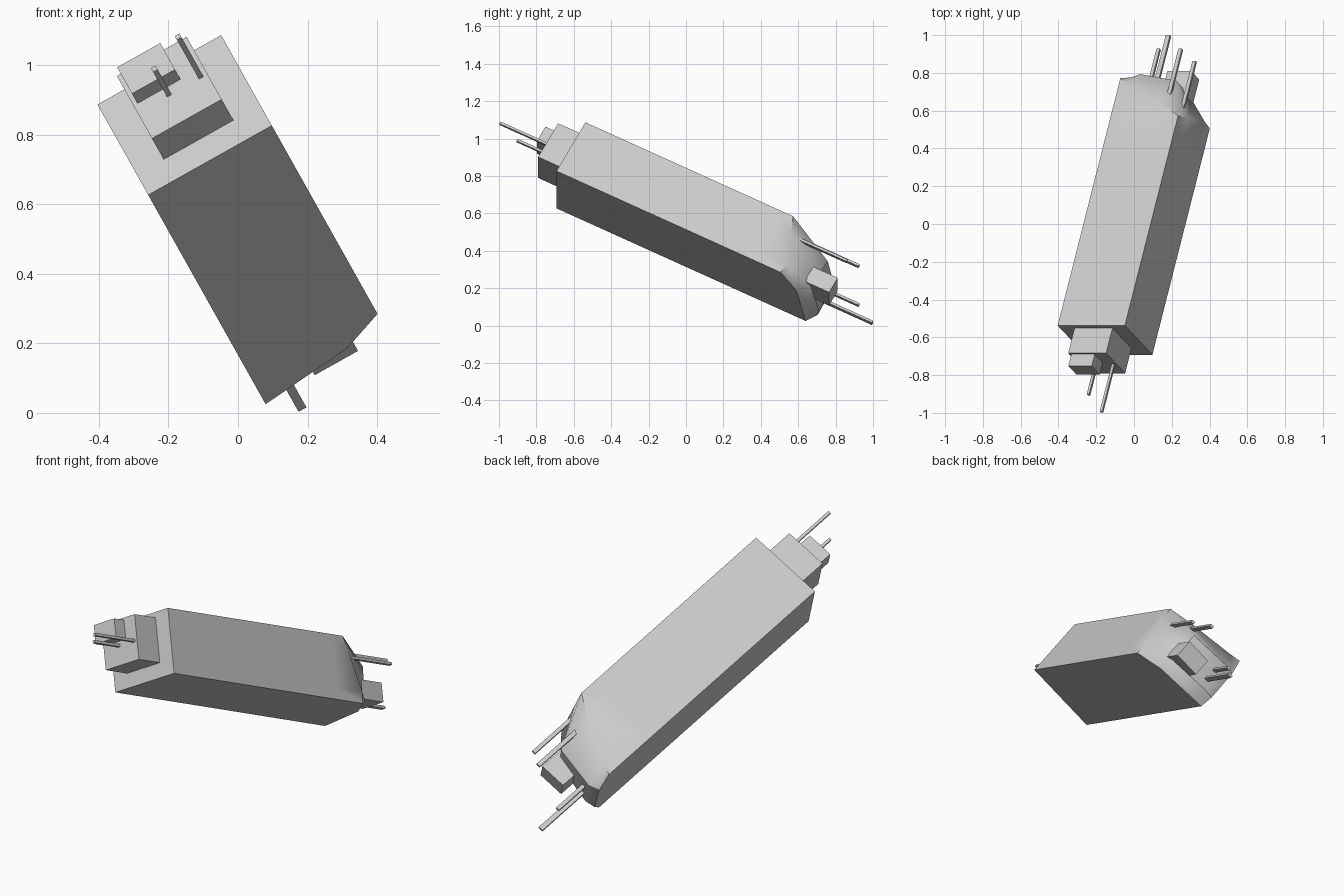
import bpy, bmesh
from math import radians
from mathutils import Matrix, Vector

cube = bpy.data.objects.get("Cube")
if cube:
    bpy.data.objects.remove(cube)

# Single plain grey
grey = bpy.data.materials.new("light grey")
grey.use_nodes = True
colour = (0.6, 0.6, 0.6, 1)
grey.diffuse_color = colour
grey.node_tree.nodes["Principled BSDF"].inputs["Base Color"].default_value = colour

# Local frame: +y runs along the hull to the tail, origin at the hull's front face
POSE = (Matrix.Translation((-0.1535, -0.615, 0.857))
        @ Matrix.Rotation(radians(-29.3), 4, 'Y')
        @ Matrix.Rotation(radians(-27.4), 4, 'X'))


def add_object(name, bm):
    bmesh.ops.recalc_face_normals(bm, faces=bm.faces)
    mesh = bpy.data.meshes.new(name)
    bm.to_mesh(mesh)
    bm.free()
    mesh.materials.append(grey)
    obj = bpy.data.objects.new(name, mesh)
    obj.matrix_world = POSE
    bpy.context.collection.objects.link(obj)
    return obj


def block(name, low, high):
    low, high = Vector(low), Vector(high)
    bm = bmesh.new()
    bmesh.ops.create_cube(bm, size=1)
    bmesh.ops.scale(bm, vec=high - low, verts=bm.verts)
    bmesh.ops.translate(bm, vec=(low + high) / 2, verts=bm.verts)
    return add_object(name, bm)


def rod(name, root, tip, width, thickness=0.014):
    x, y, z = tip
    block(name, (x - width / 2, min(root, y), z - thickness / 2),
          (x + width / 2, max(root, y), z + thickness / 2))


# Hull: long box whose tail is a slanted, softly domed cap
xs = [-0.204, -0.15, 0.08, 0.204]
zs = [-0.168, -0.107, 0.07, 0.168]
cap = [[1.50, 1.49, 1.445, 1.35],
       [1.54, 1.55, 1.50, 1.355],
       [1.53, 1.55, 1.51, 1.29],
       [1.475, 1.44, 1.33, 1.25]]
bm = bmesh.new()
grid = [[bm.verts.new((x, y, z)) for x, y in zip(xs, row)] for z, row in zip(zs, cap)]
for i in range(3):
    for j in range(3):
        bm.faces.new((grid[i][j], grid[i][j + 1], grid[i + 1][j + 1], grid[i + 1][j]))
rim = (grid[0][:3] + [grid[i][3] for i in range(3)]
       + grid[3][:0:-1] + [grid[i][0] for i in range(3, 0, -1)])
previous = rim
for depth in (1.18, 0):
    ring = [bm.verts.new((v.co.x, depth, v.co.z)) for v in rim]
    for k in range(len(rim)):
        n = (k + 1) % len(rim)
        bm.faces.new((previous[k], previous[n], ring[n], ring[k]))
    previous = ring
bm.faces.new(previous)
hull = add_object("hull", bm)
bpy.context.view_layer.objects.active = hull
hull.select_set(True)
bpy.ops.object.shade_smooth_by_angle(angle=radians(40))
hull.select_set(False)

# Stepped nose and tail housing
block("nose_block", (-0.115, -0.15, -0.092), (0.115, 0.01, 0.14))
block("nose_cap", (-0.102, -0.22, 0.03), (0.04, -0.14, 0.128))
block("tail_box", (-0.04, 1.4, -0.107), (0.103, 1.61, -0.007))

# Nose rods
rod("nose_rod_long", -0.14, (0.094, -0.432, 0.008), 0.015)
rod("nose_rod_short", -0.14, (-0.011, -0.329, 0.008), 0.015)

# Tail rods
rod("tail_rod_lower_long", 1.4, (-0.119, 1.845, -0.056), 0.026)
rod("tail_rod_lower_short", 1.4, (-0.118, 1.731, 0.007), 0.02)
rod("tail_rod_upper_long", 1.36, (0.086, 1.674, 0.117), 0.022)
rod("tail_rod_upper_short", 1.3, (0.163, 1.622, 0.076), 0.02)
